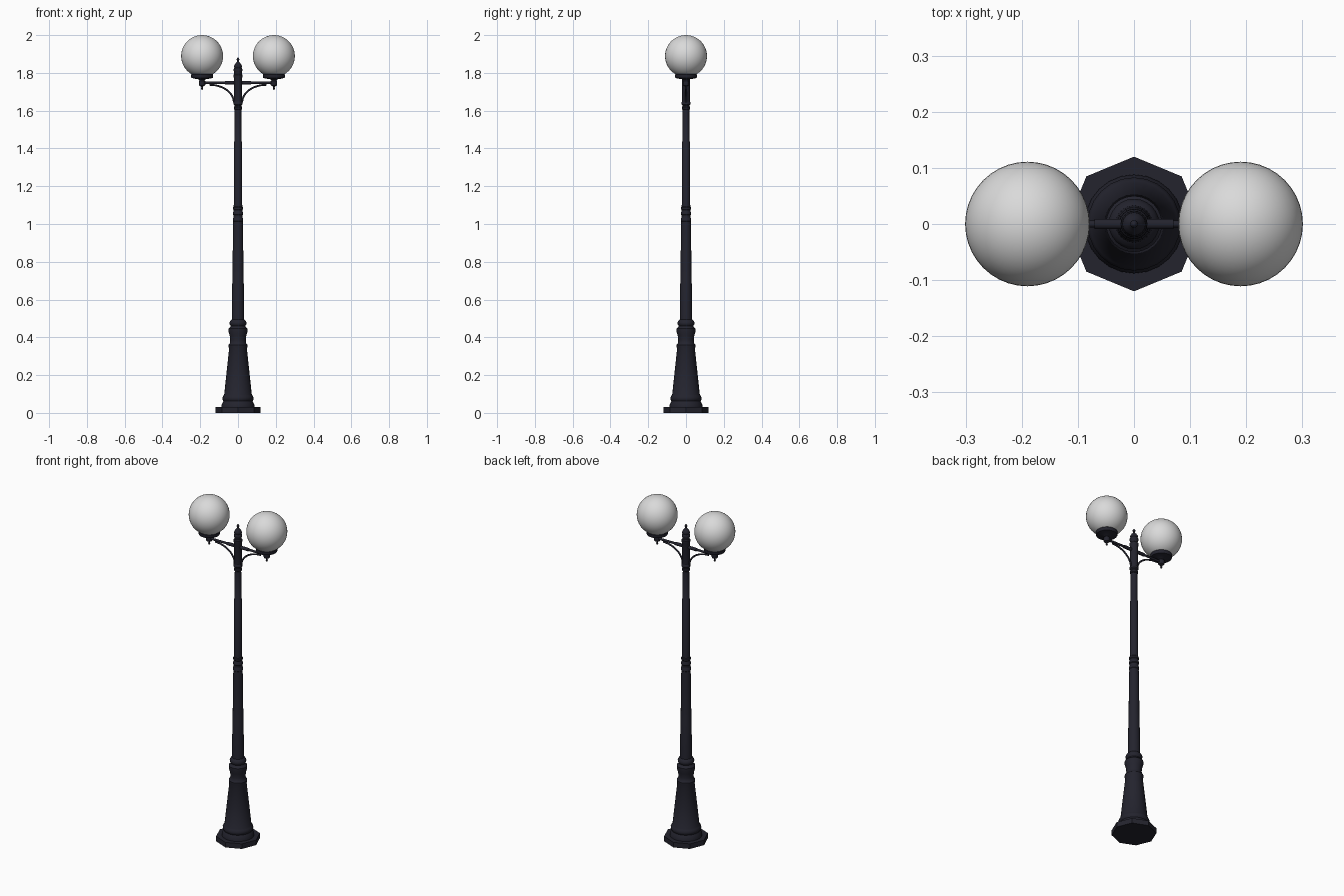
import bpy, bmesh, math
from mathutils import Vector

if "Cube" in bpy.data.objects:
    bpy.data.objects.remove(bpy.data.objects["Cube"])

def material(name, col):
    m = bpy.data.materials.new(name)
    m.diffuse_color = (*col, 1)
    m.use_nodes = True
    m.node_tree.nodes["Principled BSDF"].inputs["Base Color"].default_value = m.diffuse_color
    return m

IRON = material("dark_iron", (0.017, 0.017, 0.027))
GLASS = material("globe_white", (0.70, 0.70, 0.70))

def finish(bm, name, mat, smooth=35):
    bmesh.ops.recalc_face_normals(bm, faces=bm.faces)
    me = bpy.data.meshes.new(name)
    bm.to_mesh(me)
    bm.free()
    ob = bpy.data.objects.new(name, me)
    bpy.context.collection.objects.link(ob)
    me.materials.append(mat)
    if smooth:
        bpy.ops.object.select_all(action='DESELECT')
        ob.select_set(True)
        bpy.context.view_layer.objects.active = ob
        bpy.ops.object.shade_smooth_by_angle(angle=math.radians(smooth))
    return ob

def lathe(name, profile, sides=24, x=0, mat=IRON, smooth=35):
    """Revolve (radius, z) points about a vertical axis at x, capping both ends."""
    bm = bmesh.new()
    rings = []
    for r, z in profile:
        rings.append([bm.verts.new((x + r * math.cos(2 * math.pi * i / sides),
                                    r * math.sin(2 * math.pi * i / sides), z))
                      for i in range(sides)])
    for a, b in zip(rings, rings[1:]):
        for i in range(sides):
            j = (i + 1) % sides
            bm.faces.new((a[i], a[j], b[j], b[i]))
    bm.faces.new(rings[0])
    bm.faces.new(rings[-1])
    return finish(bm, name, mat, smooth)

def tube(name, points, radius, sides=10):
    """Round bar along a path in the xz plane."""
    bm = bmesh.new()
    pts = [Vector((p[0], 0, p[1])) for p in points]
    rings = []
    for k, p in enumerate(pts):
        t = (pts[min(k + 1, len(pts) - 1)] - pts[max(k - 1, 0)]).normalized()
        n = t.cross(Vector((0, 1, 0)))
        rings.append([bm.verts.new(p + radius * (n * math.cos(2 * math.pi * i / sides)
                      + Vector((0, 1, 0)) * math.sin(2 * math.pi * i / sides)))
                      for i in range(sides)])
    for a, b in zip(rings, rings[1:]):
        for i in range(sides):
            j = (i + 1) % sides
            bm.faces.new((a[i], a[j], b[j], b[i]))
    bm.faces.new(rings[0])
    bm.faces.new(rings[-1])
    return finish(bm, name, IRON, 50)

# Octagonal foot plate
lathe("foot_plate", [(0.12, 0), (0.12, 0.03)], sides=8, smooth=0)

# Flared pedestal with mouldings
lathe("pedestal", [(0.088, 0.028), (0.088, 0.04), (0.081, 0.055), (0.077, 0.062), (0.082, 0.07),
                   (0.083, 0.08), (0.078, 0.09), (0.073, 0.097), (0.06, 0.22), (0.047, 0.34),
                   (0.050, 0.35), (0.050, 0.36), (0.043, 0.368), (0.041, 0.385), (0.044, 0.41),
                   (0.050, 0.43), (0.050, 0.446), (0.042, 0.452), (0.038, 0.46), (0.044, 0.468),
                   (0.045, 0.478), (0.040, 0.488), (0.033, 0.494)])

# Stepped, tapering shaft
lathe("lower_shaft", [(0.033, 0.49), (0.030, 0.72), (0.029, 0.725), (0.027, 0.95), (0.025, 1.02)])
lathe("middle_collar", [(0.023, 1.01), (0.027, 1.015), (0.027, 1.028), (0.023, 1.034), (0.023, 1.046),
                        (0.026, 1.05), (0.026, 1.062), (0.023, 1.068), (0.023, 1.074), (0.026, 1.078),
                        (0.026, 1.088), (0.022, 1.093)])
lathe("upper_shaft", [(0.024, 1.0), (0.0225, 1.1), (0.0215, 1.435), (0.0185, 1.44), (0.0175, 1.62)])
lathe("top_collar", [(0.018, 1.605), (0.022, 1.608), (0.022, 1.618), (0.019, 1.622), (0.019, 1.628),
                     (0.024, 1.633), (0.024, 1.643), (0.020, 1.65)])

# Head post with pointed cap and ball finial
lathe("head_post", [(0.020, 1.645), (0.022, 1.655), (0.022, 1.775), (0.024, 1.78), (0.024, 1.79),
                    (0.020, 1.795), (0.020, 1.805), (0.023, 1.81), (0.023, 1.82), (0.019, 1.827),
                    (0.021, 1.833), (0.020, 1.84), (0.013, 1.85), (0.006, 1.858), (0.004, 1.864),
                    (0.007, 1.869), (0.007, 1.874), (0.003, 1.88), (0.001, 1.881)])

for side, s in (("left", -1), ("right", 1)):
    # Horizontal arm with thicker socket by the post
    tube(side + "_arm", [(0, 1.748), (s * 0.19, 1.748)], 0.0065)
    tube(side + "_arm_socket", [(0, 1.748), (s * 0.07, 1.748)], 0.0095)
    # Curved brace: quarter ellipse from post up to arm
    path = [(s * (0.15 - 0.128 * math.sin(a)), 1.643 + 0.094 * math.cos(a))
            for a in [math.pi / 2 * k / 12 for k in range(13)]]
    tube(side + "_brace", path, 0.005)
    # Globe holder with drop finial
    lathe(side + "_holder", [(0.001, 1.709), (0.004, 1.712), (0.006, 1.718), (0.004, 1.724),
                             (0.005, 1.728), (0.015, 1.733), (0.017, 1.738), (0.017, 1.757),
                             (0.013, 1.762), (0.020, 1.766), (0.042, 1.770), (0.056, 1.773),
                             (0.058, 1.777), (0.058, 1.792), (0.052, 1.796)], x=s * 0.19)
    # Glass globe
    bm = bmesh.new()
    bmesh.ops.create_uvsphere(bm, u_segments=40, v_segments=24, radius=0.111)
    bmesh.ops.translate(bm, verts=bm.verts, vec=(s * 0.19, 0, 1.889))
    finish(bm, side + "_globe", GLASS, 60)
